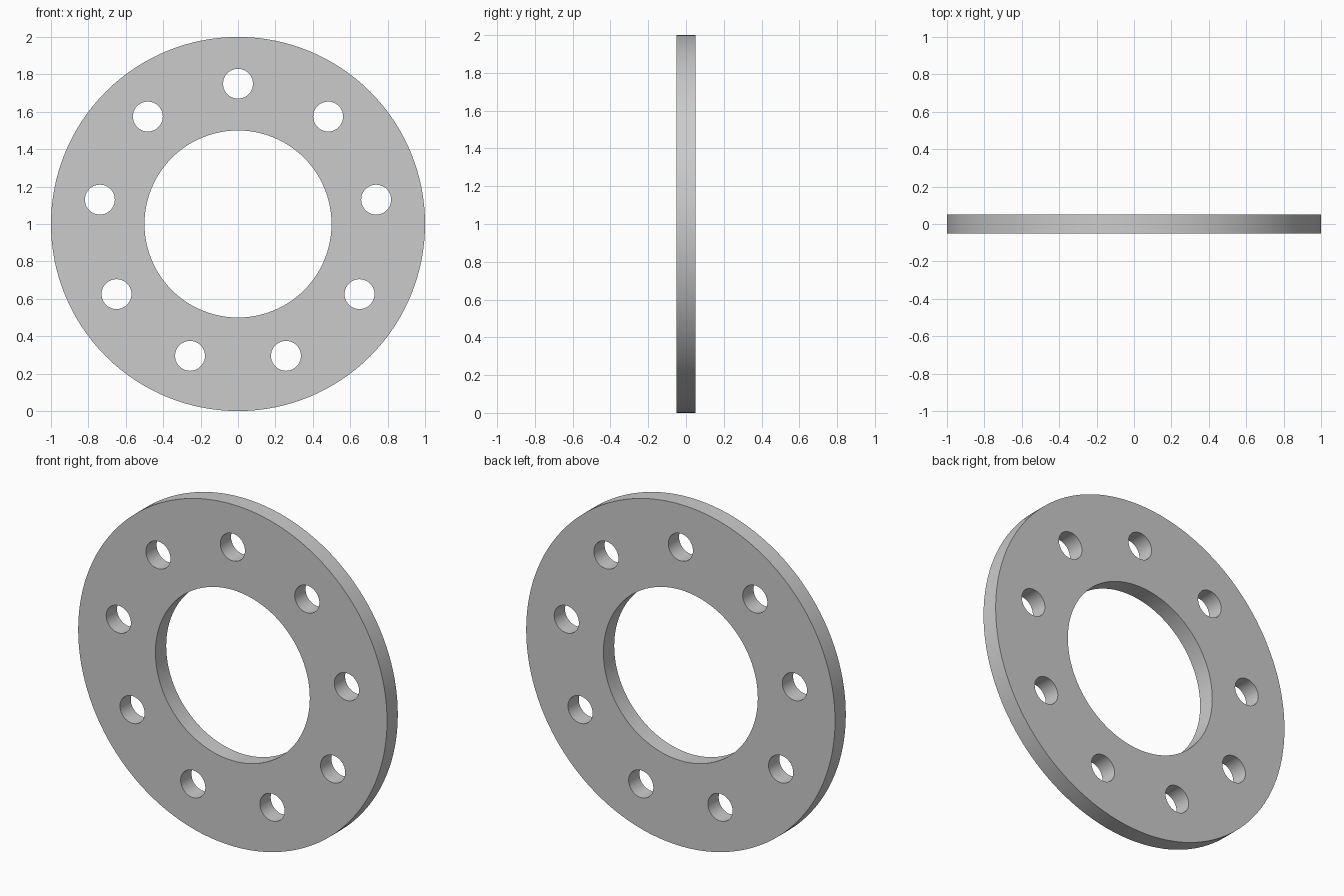
import bpy, bmesh
from math import sin, cos, pi, radians
from mathutils import Matrix

if "Cube" in bpy.data.objects:
    bpy.data.objects.remove(bpy.data.objects["Cube"])

OUTER_R, BORE_R = 1.0, 0.5
BOLT_R, BOLT_CIRCLE, BOLTS = 0.08, 0.75, 9
THICKNESS = 0.1

# Flat profile: nested circles fill as a disc with holes
curve = bpy.data.curves.new("flange_ring", 'CURVE')
curve.dimensions = '2D'
curve.fill_mode = 'BOTH'
curve.extrude = THICKNESS / 2


def add_circle(cx, cy, radius, sides):
    spline = curve.splines.new('POLY')
    spline.points.add(sides - 1)
    for i, point in enumerate(spline.points):
        a = 2 * pi * i / sides
        point.co = (cx + radius * cos(a), cy + radius * sin(a), 0, 1)
    spline.use_cyclic_u = True


# Rim and central bore
add_circle(0, 0, OUTER_R, 128)
add_circle(0, 0, BORE_R, 96)

# Bolt holes, the first one at the top
for k in range(BOLTS):
    a = 2 * pi * k / BOLTS
    add_circle(BOLT_CIRCLE * sin(a), BOLT_CIRCLE * cos(a), BOLT_R, 40)

ring = bpy.data.objects.new("flange_ring", curve)
bpy.context.collection.objects.link(ring)
bpy.context.view_layer.objects.active = ring
ring.select_set(True)
bpy.ops.object.convert(target='MESH')
ring = bpy.context.object

# Weld caps to walls, stand the ring upright on the ground
bm = bmesh.new()
bm.from_mesh(ring.data)
bmesh.ops.remove_doubles(bm, verts=bm.verts, dist=1e-4)
bm.transform(Matrix.Translation((0, 0, OUTER_R)) @ Matrix.Rotation(radians(90), 4, 'X'))
bmesh.ops.recalc_face_normals(bm, faces=bm.faces)
bm.to_mesh(ring.data)
bm.free()

bpy.ops.object.shade_smooth_by_angle(angle=radians(30))
